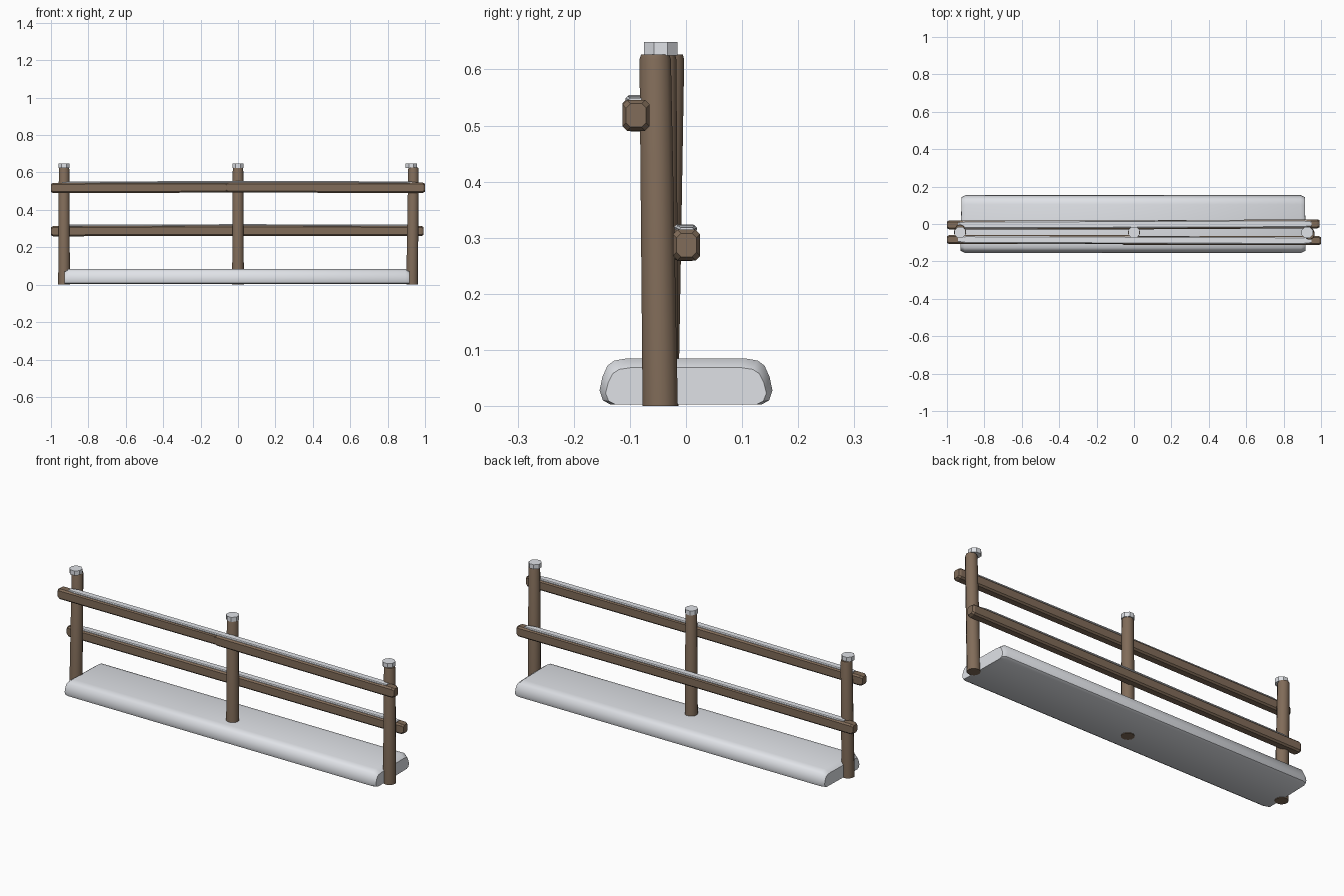
import bpy, bmesh, math
from mathutils import Vector

if "Cube" in bpy.data.objects:
    bpy.data.objects.remove(bpy.data.objects["Cube"])


def material(name, rgb):
    m = bpy.data.materials.new(name)
    m.diffuse_color = (*rgb, 1)
    m.use_nodes = True
    m.node_tree.nodes["Principled BSDF"].inputs["Base Color"].default_value = m.diffuse_color
    return m


wood = material("brown wood", (0.22, 0.15, 0.10))
snow = material("snow", (0.78, 0.80, 0.84))


def loft(name, rings, mat, smooth=40):
    """Skin a list of equal-length point rings and cap both ends."""
    bm = bmesh.new()
    loops = [[bm.verts.new(p) for p in r] for r in rings]
    n = len(loops[0])
    for a, b in zip(loops, loops[1:]):
        for i in range(n):
            j = (i + 1) % n
            bm.faces.new((a[i], a[j], b[j], b[i]))
    bm.faces.new(loops[0][::-1])
    bm.faces.new(loops[-1])
    bmesh.ops.recalc_face_normals(bm, faces=bm.faces)
    me = bpy.data.meshes.new(name)
    bm.to_mesh(me)
    bm.free()
    me.materials.append(mat)
    ob = bpy.data.objects.new(name, me)
    bpy.context.collection.objects.link(ob)
    if smooth:
        bpy.context.view_layer.objects.active = ob
        ob.select_set(True)
        bpy.ops.object.shade_smooth_by_angle(angle=math.radians(smooth))
        ob.select_set(False)
    return ob


def circle(x, y, z, r, n):
    return [(x + r * math.cos(math.tau * (i + .5) / n),
             y + r * math.sin(math.tau * (i + .5) / n), z) for i in range(n)]


def section(x, y, z, w, h, c):
    """Chamfered rectangle in the YZ plane."""
    w, h = w / 2, h / 2
    pts = [(w, h - c), (w - c, h), (c - w, h), (-w, h - c),
           (-w, c - h), (c - w, -h), (w - c, -h), (w, c - h)]
    return [(x, y + a, z + b) for a, b in pts]


# snow bank: rounded long edges, ends leaning inward
half = [(0.135, 0.003), (0.148, 0.010), (0.154, 0.028), (0.149, 0.052),
        (0.140, 0.072), (0.128, 0.081), (0.105, 0.085)]
profile = half + [(-y, z) for y, z in reversed(half)]


def bank_ring(x, s, t):
    return [(x + (0.006 if x < 0 else -0.004) * (y > 0), y * s,
             0.003 + (z - 0.003) * t) for y, z in profile]


bank = loft("snow_bank", [bank_ring(-0.928, 0.93, 0.80), bank_ring(-0.905, 1, 1),
                          bank_ring(0.895, 1, 1), bank_ring(0.918, 0.93, 0.80)], snow)

# posts (bottom x, y; top x, y) with octagonal snow caps
posts = {"left": (-0.930, -0.045, -0.930, -0.031),
         "middle": (0.0, -0.045, 0.0, -0.045),
         "right": (0.931, -0.046, 0.938, -0.055)}
for side, (bx, by, tx, ty) in posts.items():
    b, t = Vector((bx, by, 0)), Vector((tx, ty, 0.627))
    rings = []
    for f, r in ((0, 0.0325), (0.985, 0.029), (1, 0.026)):
        p = b.lerp(t, f)
        rings.append(circle(*p, r, 12))
    loft(side + "_post", rings, wood)
    cx = 0.926 if side == "right" else bx
    loft(side + "_post_snow_cap", [circle(cx, -0.045, z, 0.0325, 8)
                                   for z in (0.625, 0.649)], snow, 0)


# rails: two overlapping chamfered beams each, with a thin snow strip on top
def beam(name, x0, x1, y0, y1, z0, z1):
    e = 0.012
    loft(name, [section(x0, y0, z0, 0.036, 0.042, 0.008),
                section(x0 + e, y0, z0, 0.048, 0.055, 0.008),
                section(x1 - e, y1, z1, 0.048, 0.055, 0.008),
                section(x1, y1, z1, 0.036, 0.042, 0.008)], wood, 20)


for name, y, z, d in (("upper", -0.086, 0.518, 1), ("lower", -0.002, 0.287, -1)):
    k = 0.003
    x_end = 0.997 if d > 0 else 0.99
    beam(name + "_rail_left", -1.0, 0.0, y + k * d, y + k * d, z - 0.001, z + 0.002)
    beam(name + "_rail_right", -0.065, x_end + 0.003, y - k, y - k * d, z + 0.002, z)
    loft(name + "_rail_snow",
         [section(-0.94, y + k * d, z + 0.026, 0.026, 0.010, 0.003),
          section(-0.90, y + k * d, z + 0.028, 0.038, 0.011, 0.004),
          section(0.0, y, z + 0.031, 0.038, 0.011, 0.004),
          section(0.90, y - k * d, z + 0.029, 0.038, 0.011, 0.004),
          section(0.95, y - k * d, z + 0.026, 0.026, 0.010, 0.003)], snow, 20)
